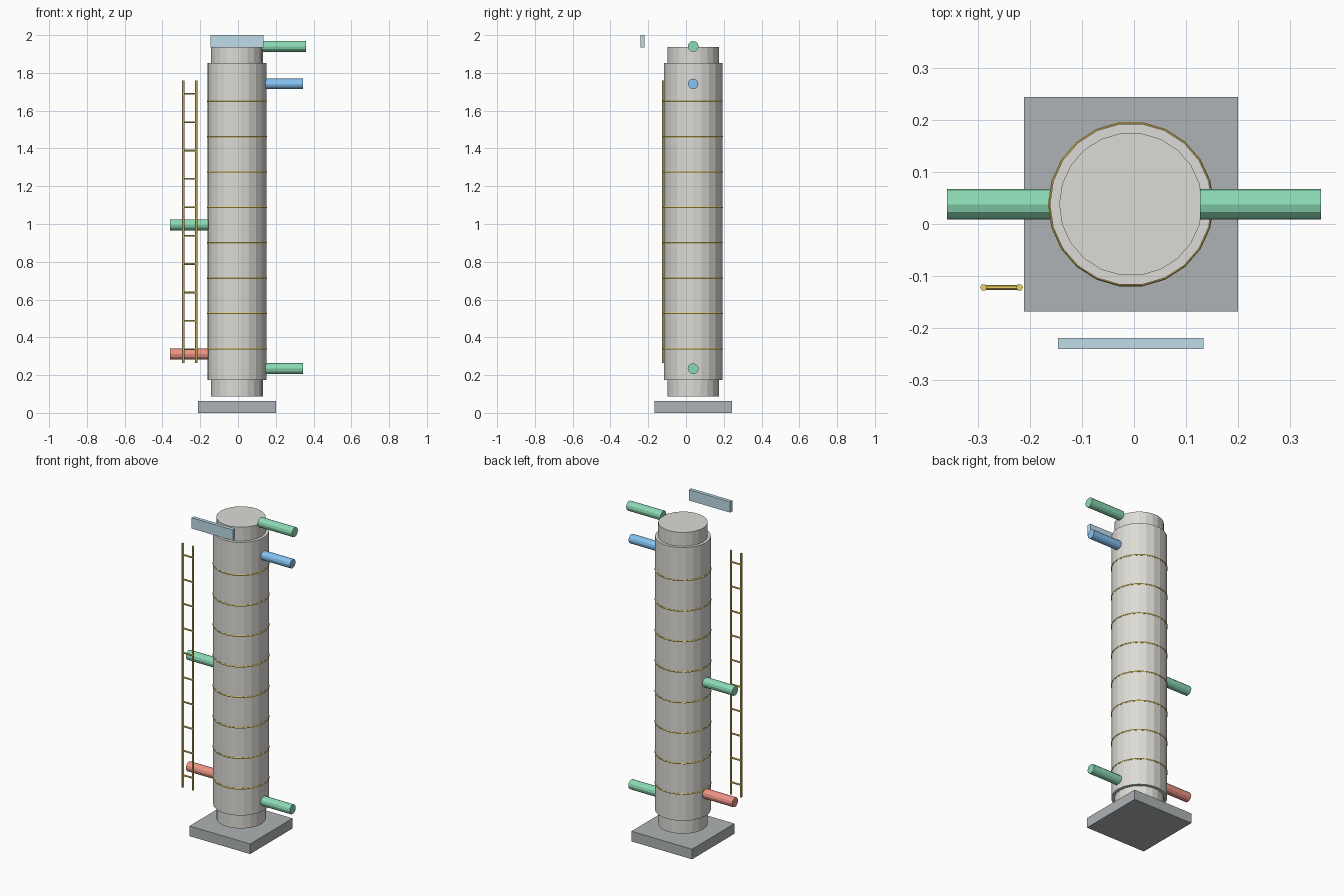
import bpy, math
from mathutils import Vector

if "Cube" in bpy.data.objects:
    bpy.data.objects.remove(bpy.data.objects["Cube"])

CX, CY = -0.006, 0.038  # column axis


def material(name, r, g, b):
    m = bpy.data.materials.new(name)
    m.diffuse_color = (r, g, b, 1)
    m.use_nodes = True
    m.node_tree.nodes["Principled BSDF"].inputs["Base Color"].default_value = m.diffuse_color
    return m


SHELL = material("shell", 0.72, 0.71, 0.67)
DARK = material("dark_grey", 0.43, 0.45, 0.46)
GOLD = material("gold", 0.83, 0.64, 0.13)
GREEN = material("green", 0.26, 0.70, 0.46)
BLUE = material("blue", 0.24, 0.54, 0.87)
RED = material("red", 0.86, 0.30, 0.24)
PANEL = material("pale_blue", 0.52, 0.72, 0.81)


def add_mesh(name, verts, faces, mat):
    me = bpy.data.meshes.new(name)
    me.from_pydata(verts, [], faces)
    me.materials.append(mat)
    ob = bpy.data.objects.new(name, me)
    bpy.context.collection.objects.link(ob)
    return ob


def cylinder(name, p, q, r, n, mat):
    """Flat-sided closed cylinder from p to q along x or z."""
    p, q = Vector(p), Vector(q)
    d = (q - p).normalized()
    u = Vector((1, 0, 0)) if abs(d.z) > 0.5 else Vector((0, 1, 0))
    v = d.cross(u)
    ang = [2 * math.pi * i / n for i in range(n)]
    verts = [c + r * (u * math.cos(a) + v * math.sin(a)) for c in (p, q) for a in ang]
    faces = [(i, (i + 1) % n, n + (i + 1) % n, n + i) for i in range(n)]
    faces += [tuple(reversed(range(n))), tuple(range(n, 2 * n))]
    return add_mesh(name, verts, faces, mat)


def box(name, lo, hi, mat):
    verts = [(x, y, z) for x in (lo[0], hi[0]) for y in (lo[1], hi[1]) for z in (lo[2], hi[2])]
    faces = [(0, 1, 3, 2), (4, 6, 7, 5), (0, 4, 5, 1), (2, 3, 7, 6), (0, 2, 6, 4), (1, 5, 7, 3)]
    return add_mesh(name, verts, faces, mat)


def column(name, z0, z1, r):
    return cylinder(name, (CX, CY, z0), (CX, CY, z1), r, 22, SHELL)


# Foundation and column
box("base_plate", (CX - 0.206, CY - 0.206, 0), (CX + 0.206, CY + 0.206, 0.062), DARK)
column("bottom_neck", 0.087, 0.178, 0.138)
column("column_shell", 0.175, 1.852, 0.156)
column("top_neck", 1.85, 1.937, 0.138)

# Tray rings around the shell
for i in range(8):
    bpy.ops.mesh.primitive_torus_add(location=(CX, CY, 0.339 + 0.1873 * i), major_segments=22,
                                     minor_segments=6, major_radius=0.155, minor_radius=0.0045)
    ring = bpy.context.object
    ring.name = f"tray_ring_{i + 1}"
    ring.data.materials.append(GOLD)

# Side nozzles
for name, x0, x1, z, r, mat in [
    ("overhead_nozzle", 0.127, 0.36, 1.94, 0.029, GREEN),
    ("reflux_nozzle", 0.145, 0.345, 1.742, 0.0275, BLUE),
    ("bottoms_nozzle", 0.145, 0.345, 0.234, 0.029, GREEN),
    ("feed_nozzle", -0.36, -0.155, 0.995, 0.029, GREEN),
    ("reboiler_nozzle", -0.36, -0.155, 0.311, 0.029, RED),
]:
    cylinder(name, (x0, CY, z), (x1, CY, z), r, 12, mat)

# Ladder
LY, LX0, LX1 = -0.122, -0.2895, -0.2205
for name, x in (("left", LX0), ("right", LX1)):
    cylinder(f"ladder_rail_{name}", (x, LY, 0.263), (x, LY, 1.76), 0.0068, 6, GOLD)
for i in range(10):
    z = 0.337 + 0.1503 * i
    cylinder(f"ladder_rung_{i + 1}", (LX0, LY, z), (LX1, LY, z), 0.005, 6, GOLD)

# Flat panel in front of the top
box("front_panel", (-0.146, -0.241, 1.934), (0.134, -0.219, 2.0), PANEL)
